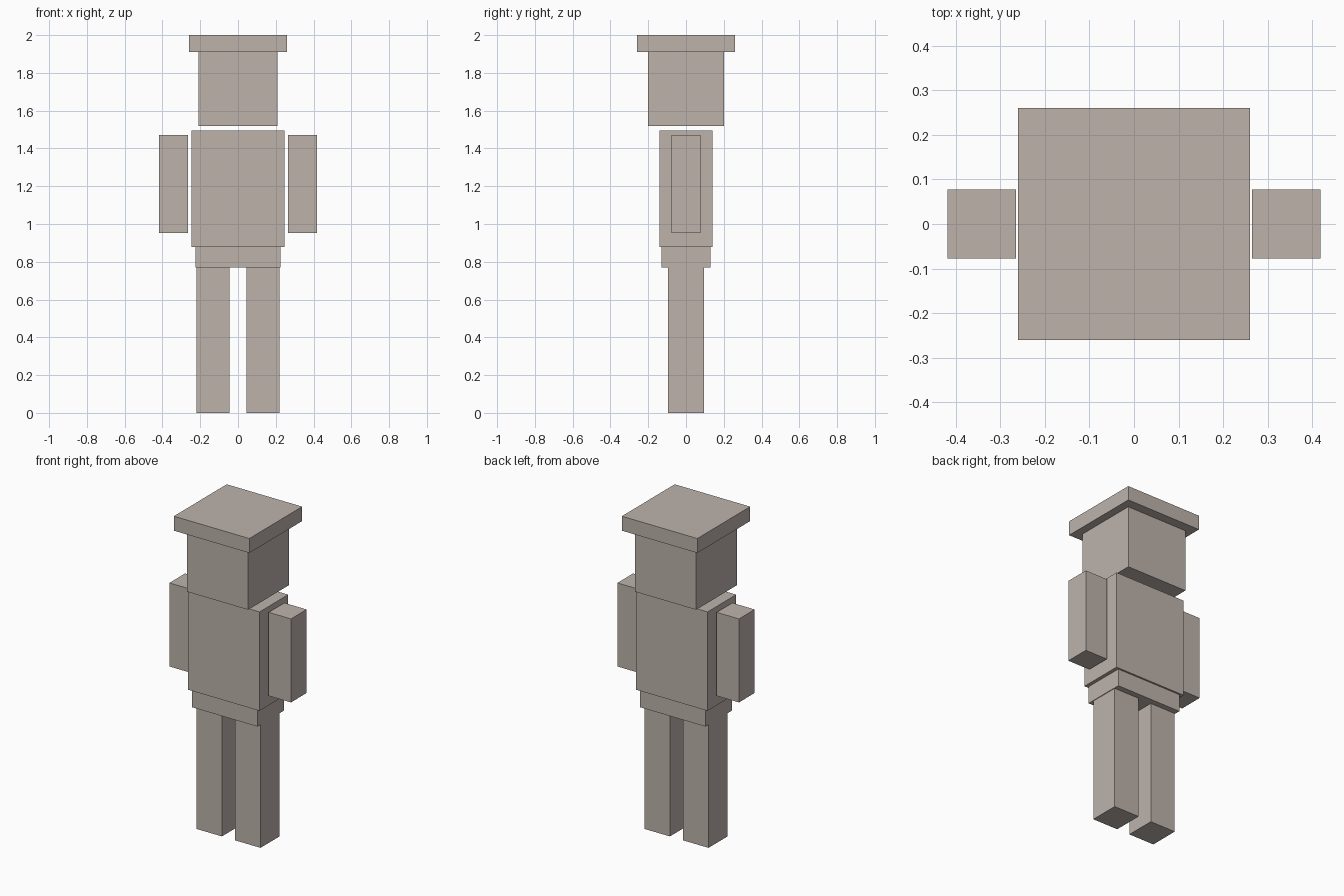
import bpy

# Remove the default cube
old = bpy.data.objects.get("Cube")
if old:
    bpy.data.objects.remove(old, do_unlink=True)

# Single flat colour
stone = bpy.data.materials.new("warm_grey")
stone.use_nodes = True
colour = (0.51, 0.45, 0.41, 1.0)
stone.diffuse_color = colour
stone.node_tree.nodes["Principled BSDF"].inputs["Base Color"].default_value = colour


def box(name, x, half_width, half_depth, bottom, top):
    """Box centred on y = 0, given its half sizes and height range."""
    bpy.ops.mesh.primitive_cube_add(size=2, location=(x, 0, (bottom + top) / 2))
    part = bpy.context.object
    part.name = name
    part.scale = (half_width, half_depth, (top - bottom) / 2)
    bpy.ops.object.transform_apply(location=False, rotation=False, scale=True)
    part.data.materials.append(stone)
    return part


# Central stack
box("hips", 0, 0.225, 0.13, 0.77, 0.878)
box("torso", 0, 0.247, 0.141, 0.878, 1.494)
box("head", 0, 0.21, 0.2, 1.52, 1.91)
box("hat", 0, 0.26, 0.26, 1.91, 2.0)

# Paired limbs
for side, sign in (("left", 1), ("right", -1)):
    box(side + "_leg", sign * 0.133, 0.088, 0.094, 0, 0.77)
    box(side + "_arm", sign * 0.342, 0.077, 0.077, 0.952, 1.472)
